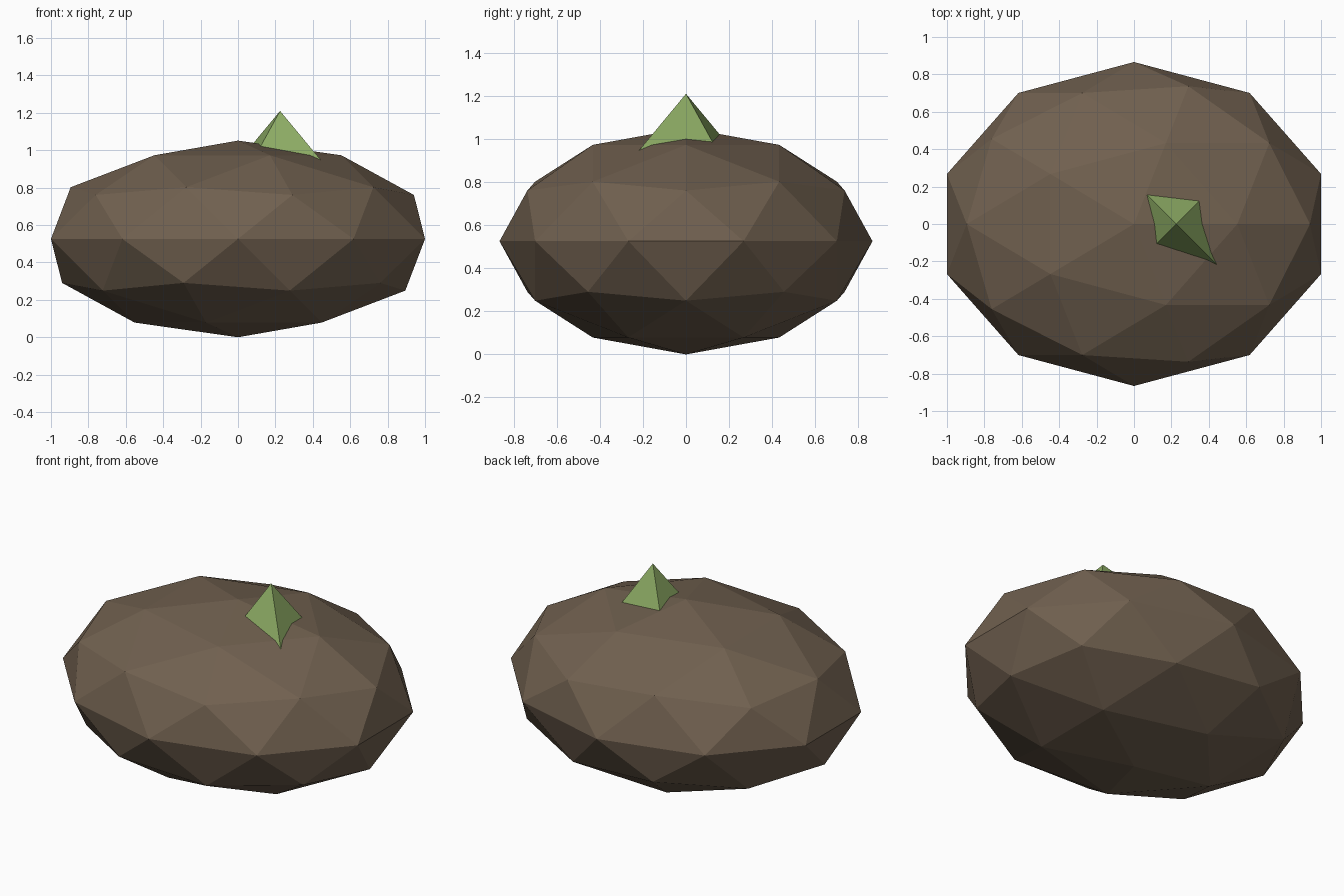
import bpy
import bmesh

if "Cube" in bpy.data.objects:
    bpy.data.objects.remove(bpy.data.objects["Cube"])


def material(name, rgb):
    m = bpy.data.materials.new(name)
    m.diffuse_color = (*rgb, 1.0)
    m.use_nodes = True
    m.node_tree.nodes["Principled BSDF"].inputs["Base Color"].default_value = m.diffuse_color
    return m


def add_object(name, bm, mat):
    bmesh.ops.recalc_face_normals(bm, faces=bm.faces)
    mesh = bpy.data.meshes.new(name)
    bm.to_mesh(mesh)
    bm.free()
    mesh.materials.append(mat)
    obj = bpy.data.objects.new(name, mesh)
    bpy.context.collection.objects.link(obj)
    return obj


brown = material("earth_brown", (0.162, 0.117, 0.078))
green = material("leaf_green", (0.26, 0.40, 0.125))

# Flattened faceted boulder
RX, RY, RZ = 1.0515, 0.866, 0.5257
bm = bmesh.new()
bmesh.ops.create_icosphere(bm, subdivisions=2, radius=1.0)
bmesh.ops.scale(bm, vec=(RX, RY, RZ), verts=bm.verts)
bmesh.ops.translate(bm, vec=(0, 0, RZ), verts=bm.verts)
add_object("boulder", bm, brown)

# Four-sided sprout with a diamond base sunk into the boulder
TIP_X, TIP_Z, HEIGHT = 0.225, 1.21, 0.30
LONG, SHORT = 0.83 * HEIGHT, 0.55 * HEIGHT
bm = bmesh.new()
tip = bm.verts.new((TIP_X, 0, TIP_Z))
base = [bm.verts.new((TIP_X + x, y, TIP_Z - HEIGHT))
        for x, y in ((LONG, -LONG), (SHORT, SHORT), (-LONG, LONG), (-SHORT, -SHORT))]
for i in range(4):
    bm.faces.new((base[i], base[(i + 1) % 4], tip))
bm.faces.new(base[::-1])
add_object("sprout", bm, green)
